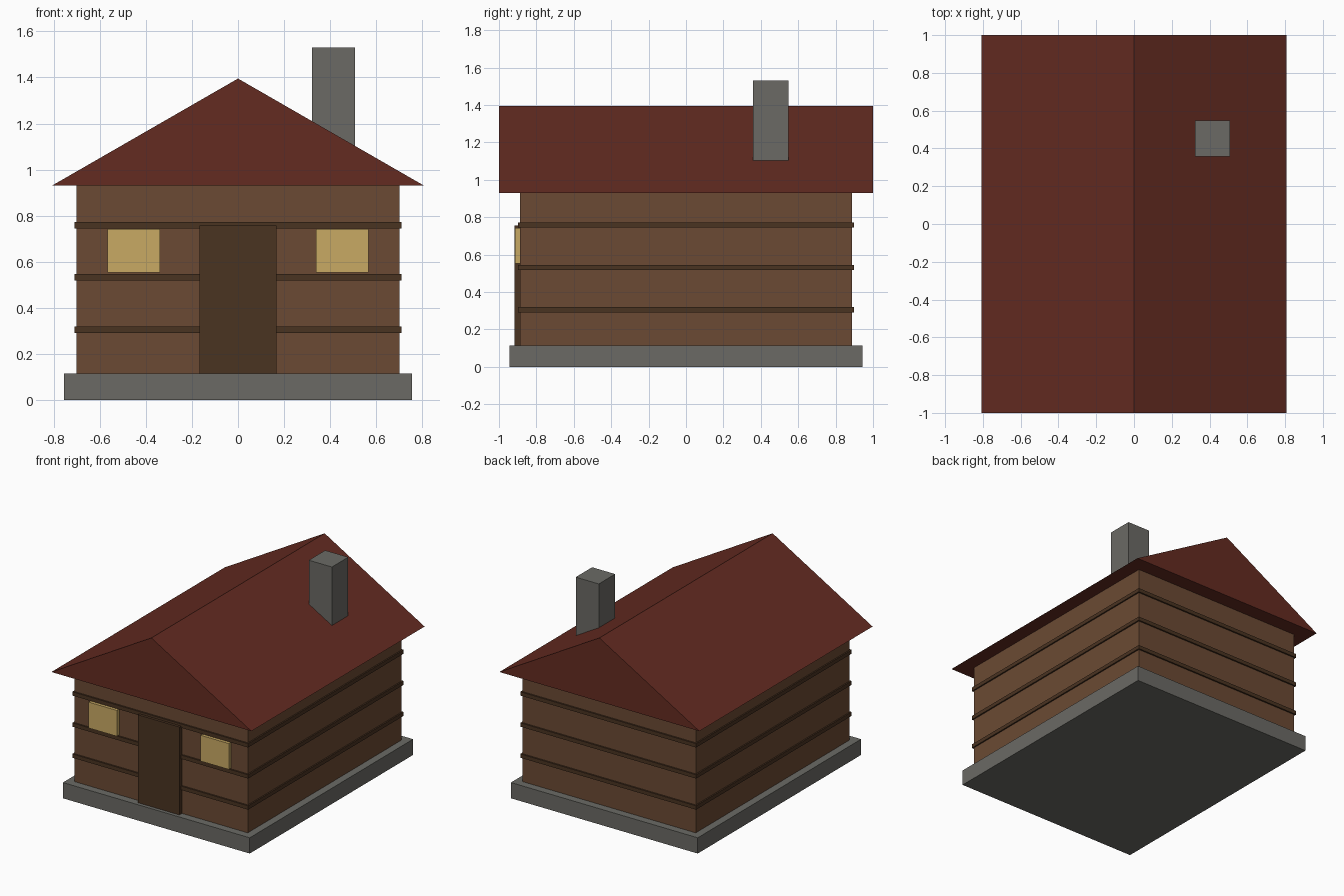
import bpy
import bmesh

cube = bpy.data.objects.get("Cube")
if cube:
    bpy.data.objects.remove(cube, do_unlink=True)


def material(name, hex_code):
    """Flat material from an sRGB hex code, stored as linear values."""
    srgb = [c / 255 for c in bytes.fromhex(hex_code)]
    color = [c / 12.92 if c < 0.04 else ((c + 0.055) / 1.055) ** 2.4 for c in srgb] + [1]
    mat = bpy.data.materials.new(name)
    mat.use_nodes = True
    mat.diffuse_color = color
    bsdf = mat.node_tree.nodes["Principled BSDF"]
    bsdf.inputs["Base Color"].default_value = color
    bsdf.inputs["Roughness"].default_value = 0.9
    return mat


def add_object(name, bm, mat):
    bmesh.ops.recalc_face_normals(bm, faces=bm.faces)
    mesh = bpy.data.meshes.new(name)
    bm.to_mesh(mesh)
    bm.free()
    mesh.materials.append(mat)
    obj = bpy.data.objects.new(name, mesh)
    bpy.context.collection.objects.link(obj)
    return obj


def box(name, x, y, z, mat):
    """Box spanning the (low, high) ranges on each axis."""
    bm = bmesh.new()
    bmesh.ops.create_cube(bm, size=1)
    for v in bm.verts:
        for i, (low, high) in enumerate((x, y, z)):
            v.co[i] = high if v.co[i] > 0 else low
    return add_object(name, bm, mat)


stone = material("grey stone", "6b6a65")
wood = material("brown wood", "6b4a33")
dark_wood = material("dark wood", "4a3321")
roof_red = material("roof red", "642b21")
glow = material("window yellow", "c9aa64")

# Foundation and walls
box("foundation", (-0.755, 0.755), (-0.943, 0.943), (0, 0.115), stone)
box("walls", (-0.7, 0.7), (-0.887, 0.887), (0.115, 0.93), wood)

# Log bands running around the walls
for i in range(3):
    z = 0.305 + i * 0.227
    box(f"log_band_{i + 1}", (-0.71, 0.71), (-0.898, 0.898), (z - 0.014, z + 0.014), dark_wood)

# Door and front windows
box("door", (-0.168, 0.168), (-0.917, -0.88), (0.115, 0.757), dark_wood)
for side, x in (("right", -0.4525), ("left", 0.4525)):
    box(f"{side}_window", (x - 0.114, x + 0.114), (-0.915, -0.88), (0.553, 0.742), glow)

# Gable roof: triangle profile extruded from front to back
bm = bmesh.new()
profile = [(-0.808, 0.93), (0.808, 0.93), (0, 1.395)]
gable = bm.faces.new([bm.verts.new((x, -1, z)) for x, z in profile])
result = bmesh.ops.extrude_face_region(bm, geom=[gable], use_keep_orig=True)
back = [g for g in result["geom"] if isinstance(g, bmesh.types.BMVert)]
bmesh.ops.translate(bm, verts=back, vec=(0, 2, 0))
add_object("roof", bm, roof_red)

# Chimney
box("chimney", (0.322, 0.508), (0.358, 0.547), (1.06, 1.53), stone)
